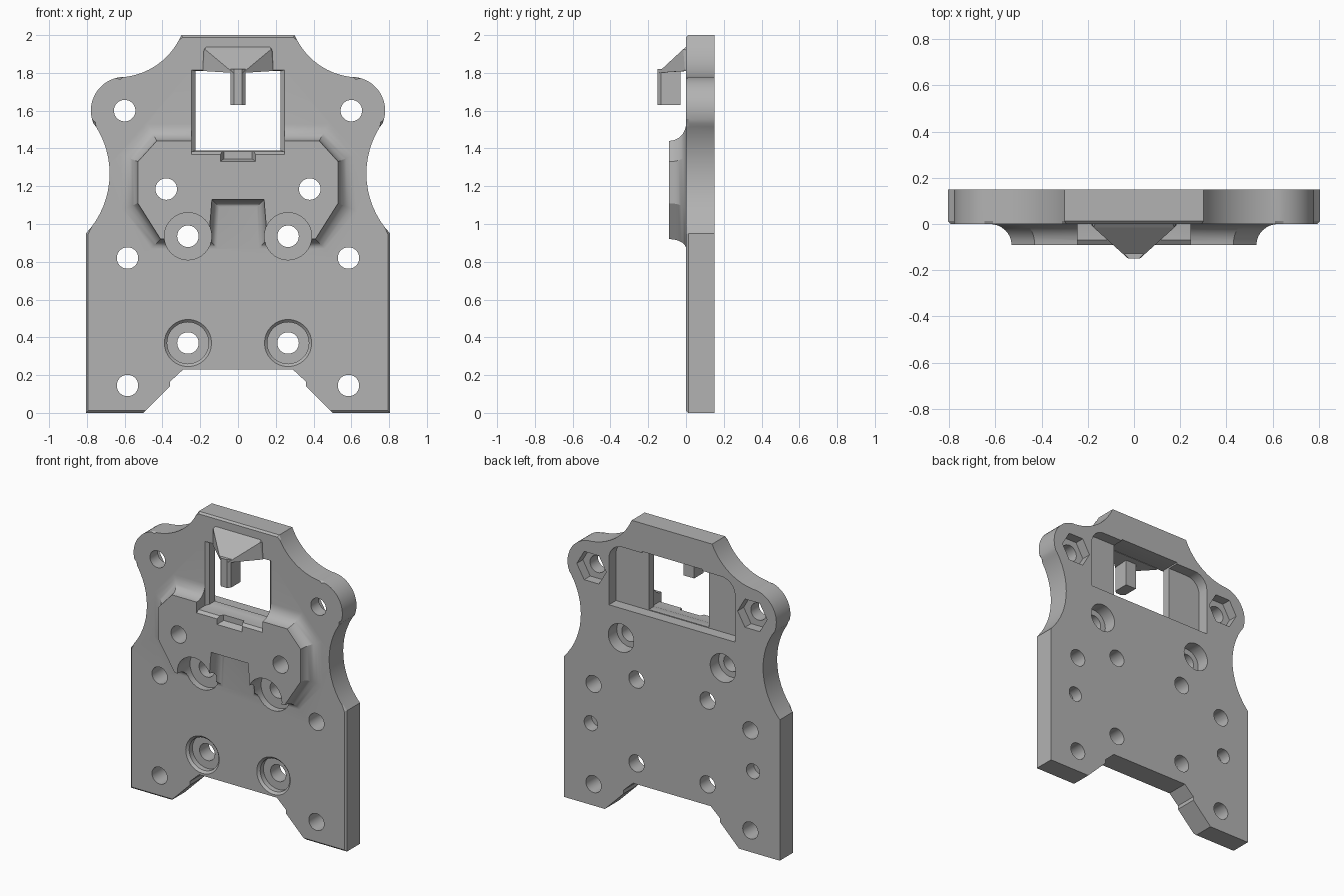
import bpy, bmesh
from math import sin, cos, pi, radians
from mathutils import Vector

if "Cube" in bpy.data.objects:
    bpy.data.objects.remove(bpy.data.objects["Cube"], do_unlink=True)

grey = bpy.data.materials.new("plain_grey")
grey.use_nodes = True
grey.diffuse_color = (0.45, 0.45, 0.45, 1)
grey.node_tree.nodes["Principled BSDF"].inputs["Base Color"].default_value = (0.45, 0.45, 0.45, 1)


def make_object(name, bm):
    bmesh.ops.recalc_face_normals(bm, faces=bm.faces)
    mesh = bpy.data.meshes.new(name)
    bm.to_mesh(mesh)
    bm.free()
    mesh.materials.append(grey)
    ob = bpy.data.objects.new(name, mesh)
    bpy.context.collection.objects.link(ob)
    return ob


def loft(rings):
    """Skin matching (x, z) outlines, each given with its y position."""
    bm = bmesh.new()
    loops = [[bm.verts.new((x, y, z)) for x, z in pts] for y, pts in rings]
    for a, b in zip(loops, loops[1:]):
        for i in range(len(a)):
            j = (i + 1) % len(a)
            bm.faces.new((a[i], a[j], b[j], b[i]))
    bm.faces.new(loops[0])
    bm.faces.new(loops[-1])
    return bm


def mirrored(half):
    return half + [(-x, z) for x, z in reversed(half)]


def rect(w, bottom, top):
    return mirrored([(w, top), (w, bottom)])


def arc(cx, cz, r, start, end, n):
    return [(cx + r * cos(radians(start + (end - start) * i / n)),
             cz + r * sin(radians(start + (end - start) * i / n))) for i in range(n + 1)]


def arc3(p, q, r, n=14):
    """Circular arc through three points."""
    a, b, c = (Vector(v) for v in (p, q, r))
    d = 2 * (a.x * (b.y - c.y) + b.x * (c.y - a.y) + c.x * (a.y - b.y))
    A, B, C = a.length_squared, b.length_squared, c.length_squared
    m = Vector(((A * (b.y - c.y) + B * (c.y - a.y) + C * (a.y - b.y)) / d,
                (A * (c.x - b.x) + B * (a.x - c.x) + C * (b.x - a.x)) / d))
    sweep = -(a - m).angle_signed(c - m)
    out = []
    for i in range(n + 1):
        t = sweep * i / n
        v = a - m
        out.append((m.x + v.x * cos(t) - v.y * sin(t), m.y + v.x * sin(t) + v.y * cos(t)))
    return out


def boolean(target, bm, operation='DIFFERENCE'):
    tool = make_object("cutter", bm)
    tool.hide_render = True
    mod = target.modifiers.new("cut", 'BOOLEAN')
    mod.operation = operation
    mod.solver = 'EXACT'
    mod.object = tool
    bpy.context.view_layer.objects.active = target
    bpy.ops.object.modifier_apply(modifier=mod.name)
    bpy.data.objects.remove(tool, do_unlink=True)


def bore(target, x, z, steps, sides=32):
    """Turned cutter on both sides; steps are (y, radius)."""
    for s in (1, -1):
        boolean(target, loft([(y, arc(s * x, z, r, 0, 360 - 360 / sides, sides - 1)) for y, r in steps]))


# Plate outline: shoulders, round lugs, waist and bottom cut-out
half = arc3((0.3, 2.0), (0.43, 1.842), (0.61, 1.777))
half += arc(0.6, 1.6, 0.179, 82, -22, 14)
half += arc3((0.752, 1.515), (0.68, 1.25), (0.805, 0.95))
half += [(0.805, 0), (0.5, 0), (0.36, 0.14), (0.36, 0.165), (0.29, 0.23)]
outline = mirrored(half)
bm = loft([(0, outline), (0.15, outline)])
rim = [e for e in bm.edges if all(v.co.y < 0.001 for v in e.verts)
       and not all(abs(v.co.x) < 0.51 and v.co.z < 0.3 for v in e.verts)]
bmesh.ops.bevel(bm, geom=rim, offset=0.012, segments=1, affect='EDGES')
plate = make_object("mounting_plate", bm)

# Raised front pad with a concave flare down to the plate
crest = mirrored([(0.43, 1.44), (0.53, 1.33), (0.53, 1.11), (0.41, 0.92), (0.155, 0.92), (0.138, 1.13)])
foot = mirrored([(0.48, 1.53), (0.625, 1.37), (0.625, 1.07), (0.46, 0.87), (0.11, 0.87), (0.1, 1.09)])
rings = []
for i in range(9):
    t = pi / 2 * i / 8
    u = 1 - cos(t)
    rings.append((-0.09 * (1 - sin(t)),
                  [(a + (c - a) * u, b + (d - b) * u) for (a, b), (c, d) in zip(crest, foot)]))
rings.append((0.02, foot))
boolean(plate, loft(rings), 'UNION')

# Window with chamfered front, and the rounded pocket behind it
boolean(plate, loft([(0.2, rect(0.225, 1.39, 1.81)), (0.02, rect(0.225, 1.39, 1.81)),
                     (0, rect(0.245, 1.383, 1.815)), (-0.07, rect(0.245, 1.383, 1.815)),
                     (-0.1, rect(0.245, 1.36, 1.815))]))
pocket = mirrored(arc(0.37, 1.7, 0.1, 90, 0, 10) + [(0.47, 1.385)])
boolean(plate, loft([(0.075, pocket), (0.2, pocket)]))

# Small sloped notch at the window sill
boolean(plate, loft([(-0.12, rect(0.105, 1.32, 1.4)), (-0.045, rect(0.075, 1.345, 1.4))]))

# Screw holes, counterbores, hex nut seats and blind back holes
through = [(-0.2, 0.057), (0.2, 0.057)]
for x, z in ((0.6, 1.6), (0.38, 1.185), (0.265, 0.935), (0.585, 0.82), (0.265, 0.37), (0.585, 0.145)):
    bore(plate, x, z, through)
bore(plate, 0.265, 0.935, [(-0.2, 0.125), (0.045, 0.125)])
bore(plate, 0.265, 0.37, [(-0.015, 0.14), (0.015, 0.11), (0.05, 0.11)])
bore(plate, 0.38, 1.185, [(0.06, 0.095), (0.2, 0.095)])
bore(plate, 0.6, 1.6, [(0.085, 0.11), (0.2, 0.11)], 6)
bore(plate, 0.605, 0.55, [(0.07, 0.05), (0.2, 0.05)])

# Hook above the window: tapered hood and hanging peg
bm = bmesh.new()
for s in (1, -1):
    for x, y, z in ((0.165, 0.01, 1.945), (0.185, 0.01, 1.92), (0.185, 0.01, 1.81), (0.175, -0.015, 1.925),
                    (0.185, -0.005, 1.81), (0.025, -0.15, 1.8), (0.04, -0.13, 1.81)):
        bm.verts.new((s * x, y, z))
bmesh.ops.convex_hull(bm, input=bm.verts)
hood = make_object("hook_hood", bm)

bm = bmesh.new()
bmesh.ops.create_cube(bm, size=1)
for v in bm.verts:
    v.co = (v.co.x * 0.08, -0.09 + v.co.y * 0.12, 1.725 + v.co.z * 0.19)
front = [e for e in bm.edges if all(v.co.y < -0.14 for v in e.verts)
         and abs(e.verts[0].co.z - e.verts[1].co.z) > 0.1]
bmesh.ops.bevel(bm, geom=front, offset=0.018, segments=1, affect='EDGES')
peg = make_object("hook_peg", bm)

# Smooth the curved walls, keep the edges sharp
bpy.ops.object.select_all(action='DESELECT')
plate.select_set(True)
bpy.context.view_layer.objects.active = plate
bpy.ops.object.shade_smooth_by_angle(angle=radians(25))
